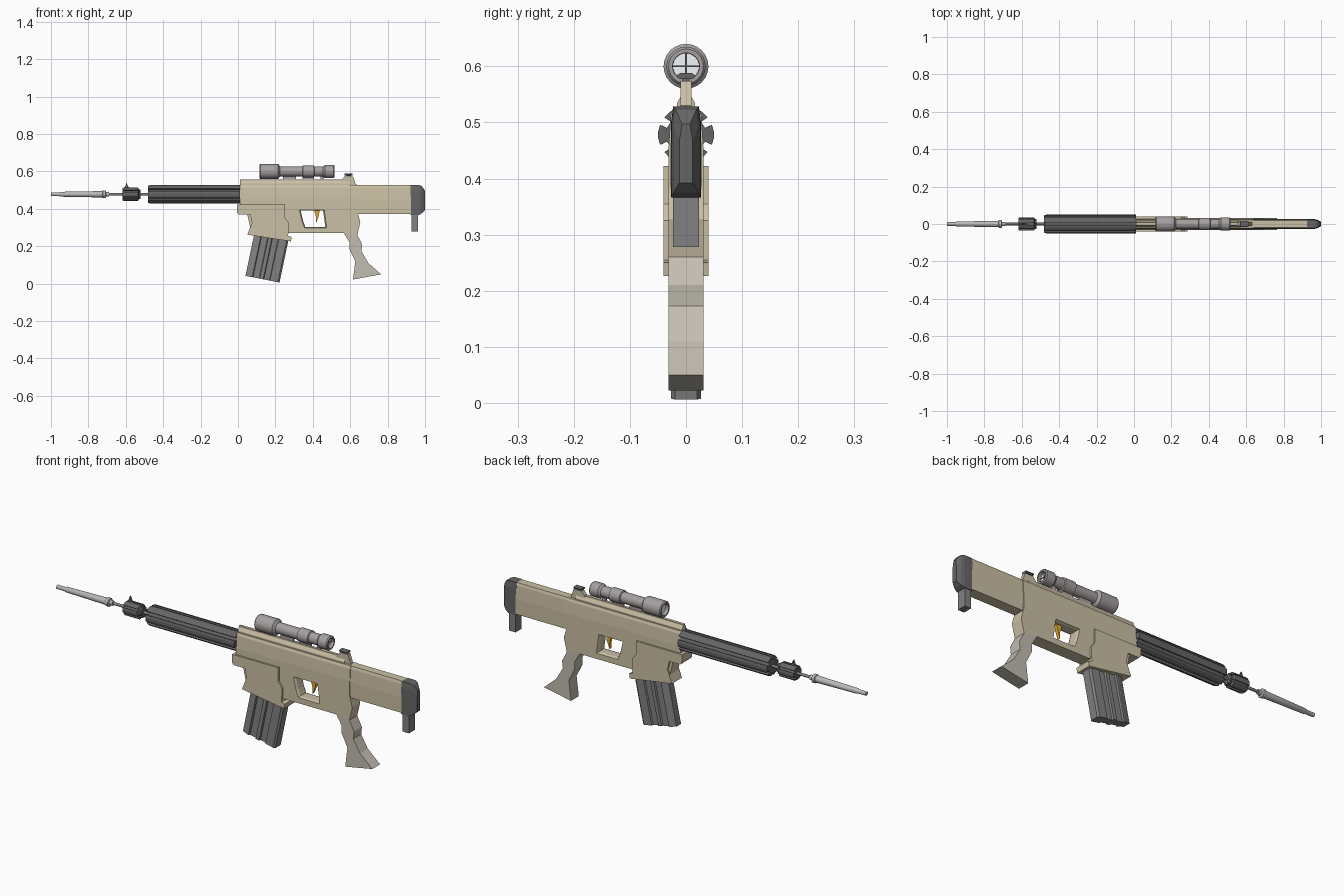
import bpy, bmesh
from math import sin, cos, pi, radians

if "Cube" in bpy.data.objects:
    bpy.data.objects.remove(bpy.data.objects["Cube"])


def material(name, r, g, b):
    m = bpy.data.materials.new(name)
    m.diffuse_color = (r, g, b, 1)
    m.use_nodes = True
    m.node_tree.nodes["Principled BSDF"].inputs["Base Color"].default_value = m.diffuse_color
    return m


TAN = material("tan", 0.60, 0.53, 0.38)
PALE = material("pale_tan", 0.55, 0.51, 0.44)
DARK = material("dark_grey", 0.13, 0.13, 0.13)
MID = material("mid_grey", 0.22, 0.22, 0.22)
STEEL = material("steel", 0.50, 0.49, 0.48)
SCOPE = material("scope_grey", 0.38, 0.35, 0.35)
ORANGE = material("orange", 0.80, 0.42, 0.03)
GLASS = material("lens", 0.9, 0.93, 0.95)


def loft(name, rings, mat, wrap=False):
    """Skin matching closed rings of points; cap both ends or wrap round."""
    bm = bmesh.new()
    vs = [[bm.verts.new(p) for p in r] for r in rings]
    n = len(rings[0])
    pairs = list(zip(vs, vs[1:])) + ([(vs[-1], vs[0])] if wrap else [])
    for a, b in pairs:
        for i in range(n):
            j = (i + 1) % n
            bm.faces.new((a[i], a[j], b[j], b[i]))
    if not wrap:
        bm.faces.new(vs[0])
        bm.faces.new(vs[-1])
    bmesh.ops.recalc_face_normals(bm, faces=bm.faces)
    me = bpy.data.meshes.new(name)
    bm.to_mesh(me)
    bm.free()
    ob = bpy.data.objects.new(name, me)
    me.materials.append(mat)
    bpy.context.collection.objects.link(ob)
    return ob


def slab(name, profile, hw, mat):
    """Side profile (x, z) extruded across y."""
    return loft(name, [[(x, y, z) for x, z in profile] for y in (-hw, hw)], mat)


def beam(name, half, x0, x1, mat):
    """Mirrored cross-section (y, z) extruded along x."""
    sec = half + [(-y, z) for y, z in reversed(half)]
    return loft(name, [[(x, y, z) for y, z in sec] for x in (x0, x1)], mat)


def box(name, x0, x1, hw, z0, z1, mat):
    return slab(name, [(x0, z0), (x1, z0), (x1, z1), (x0, z1)], hw, mat)


def lathe(name, profile, z, mat, n=16, wrap=False):
    """Profile (x, radius) turned about a lengthwise axis."""
    rings = [[(x, r * cos(2 * pi * i / n), z + r * sin(2 * pi * i / n))
              for i in range(n)] for x, r in profile]
    return loft(name, rings, mat, wrap)


def ribbed(name, stations, r_in, r_out, z, mat):
    """Six-lobed tube; stations are (x, scale)."""
    sec = []
    for k in range(6):
        for da, r in ((-19, r_in), (-21, r_out), (-7, r_out * 1.01),
                      (7, r_out * 1.01), (21, r_out), (19, r_in)):
            a = radians(60 * k + da)
            sec.append((r * cos(a), r * sin(a)))
    loft(name, [[(x, y * s, z + h * s) for y, h in sec] for x, s in stations], mat)


AXIS = 0.478

# Barrel, muzzle and ribbed handguard
lathe("muzzle", [(-1, .010), (-.955, .010), (-.95, .013), (-.725, .017), (-.722, .021),
                 (-.708, .021), (-.705, .012), (-.69, .012)], AXIS, STEEL)
lathe("barrel", [(-.70, .007), (-.45, .007)], AXIS, MID, 12)
ribbed("handguard", [(-.48, .93), (-.47, 1), (.012, 1)], .036, .0495, AXIS, DARK)
ribbed("gas_block", [(-.617, .9), (-.61, 1), (-.535, 1), (-.53, .75), (-.52, .75)],
       .026, .036, AXIS, DARK)
slab("front_sight", [(-.612, .505), (-.575, .505), (-.588, .52), (-.596, .54), (-.602, .522)],
     .005, DARK)

# Receiver
beam("upper_receiver", [(.031, .43), (.031, .455), (.027, .515), (.022, .528)], .01, .64, TAN)
beam("top_rail", [(.016, .52), (.016, .535), (.007, .55), (.007, .556)], .01, .60, TAN)
slab("rail_rear", [(.55, .55), (.57, .574), (.615, .574), (.63, .53), (.66, .525), (.55, .525)],
     .010, TAN)
lower = slab("lower_receiver", [(.01, .43), (.01, .37), (.05, .37), (.07, .28), (.27, .27),
                                (.57, .27), (.62, .30), (.64, .37), (.64, .43)], .031, TAN)

# Trigger opening with a flared rim
hole = [(.335, .39), (.455, .39), (.467, .303), (.36, .303), (.348, .335)]
cx, cz = .40, .345
cutter = loft("trigger_cutter",
              [[(cx + (x - cx) * s, y, cz + (z - cz) * s) for x, z in hole]
               for y, s in ((-.04, 1.2), (-.02, 1), (.02, 1), (.04, 1.2))], TAN)
mod = lower.modifiers.new("opening", "BOOLEAN")
mod.object, mod.operation, mod.solver = cutter, "DIFFERENCE", "EXACT"
bpy.context.view_layer.objects.active = lower
bpy.ops.object.modifier_apply(modifier=mod.name)
bpy.data.objects.remove(cutter)
slab("trigger", [(.405, .40), (.437, .40), (.433, .365), (.418, .325), (.418, .355)],
     .008, ORANGE)

# Magazine well and pin lug
slab("magazine_well", [(-.005, .422), (.25, .422), (.25, .355), (.272, .325), (.268, .255),
                       (.287, .25), (.283, .226), (.05, .262), (.075, .325), (.065, .37),
                       (.005, .37), (-.005, .38)], .040, TAN)

# Magazine: grooved cross-section pushed along its slanted axis
half = [(0, .018), (.17, .027), (.20, .027), (.22, .019), (.40, .019), (.42, .027), (.52, .027),
        (.54, .019), (.70, .019), (.72, .027), (.95, .027), (1, .020)]
sec = half + [(t, -y) for t, y in reversed(half)]
loft("magazine", [[(ax + (bx - ax) * t, y, az + (bz - az) * t) for t, y in sec]
                  for ax, az, bx, bz in ((.04, .042, .222, .006), (.09, .28, .272, .244))], MID)

# Pistol grip
slab("grip_top", [(.565, .27), (.60, .38), (.64, .38), (.654, .328), (.638, .26)], .031, TAN)
slab("grip", [(.565, .272), (.595, .222), (.595, .185), (.627, .12), (.615, .022), (.765, .05),
              (.697, .11), (.66, .173), (.664, .21), (.637, .262)], .031, PALE)

# Stock and butt
beam("stock", [(.027, .372), (.028, .45), (.024, .515), (.02, .528)], .635, .925, TAN)


def butt_ring(x, hw, top, z0, z1):
    return [(x, -hw, z0), (x, hw, z0), (x, hw, z1 - .03), (x, top, z1),
            (x, -top, z1), (x, -hw, z1 - .03)]


loft("butt_pad", [butt_ring(.922, .027, .023, .366, .528), butt_ring(.965, .026, .022, .366, .528),
                  butt_ring(.982, .022, .018, .375, .522), butt_ring(1, .012, .007, .392, .497)],
     DARK)
box("butt_hook", .927, .962, .023, .278, .37, MID)

# Telescopic sight: hollow tube, lenses, cross hair and mounts
SZ = .60
lathe("scope_tube", [(.115, .036), (.12, .040), (.215, .040), (.225, .027), (.345, .027),
                     (.348, .033), (.405, .033), (.408, .027), (.455, .027), (.465, .035),
                     (.51, .035), (.515, .031), (.515, .024), (.49, .023), (.15, .023),
                     (.115, .028)], SZ, SCOPE, 24, True)
for tag, x in (("front", .13), ("rear", .495)):
    lathe(tag + "_lens", [(x, .0235), (x + .004, .0235)], SZ, GLASS, 24)
box("crosshair_upright", .501, .503, .0015, SZ - .024, SZ + .024, DARK)
box("crosshair_level", .501, .503, .024, SZ - .0015, SZ + .0015, DARK)
for tag, x0, x1 in (("front", .24, .31), ("middle", .345, .405), ("rear", .44, .46)):
    box(tag + "_mount", x0, x1, .005, .55, .582, SCOPE)

# Rear sight
box("rear_sight_post", .58, .605, .006, .57, .582, DARK)
beam("rear_sight", [(.010, .577), (.015, .580), (.015, .585), (.010, .588)], .57, .612, DARK)

# Smooth the round parts
for ob in bpy.data.objects:
    ob.select_set(ob.name in {"muzzle", "barrel", "scope_tube"})
bpy.context.view_layer.objects.active = bpy.data.objects["scope_tube"]
bpy.ops.object.shade_smooth_by_angle(angle=radians(35))
